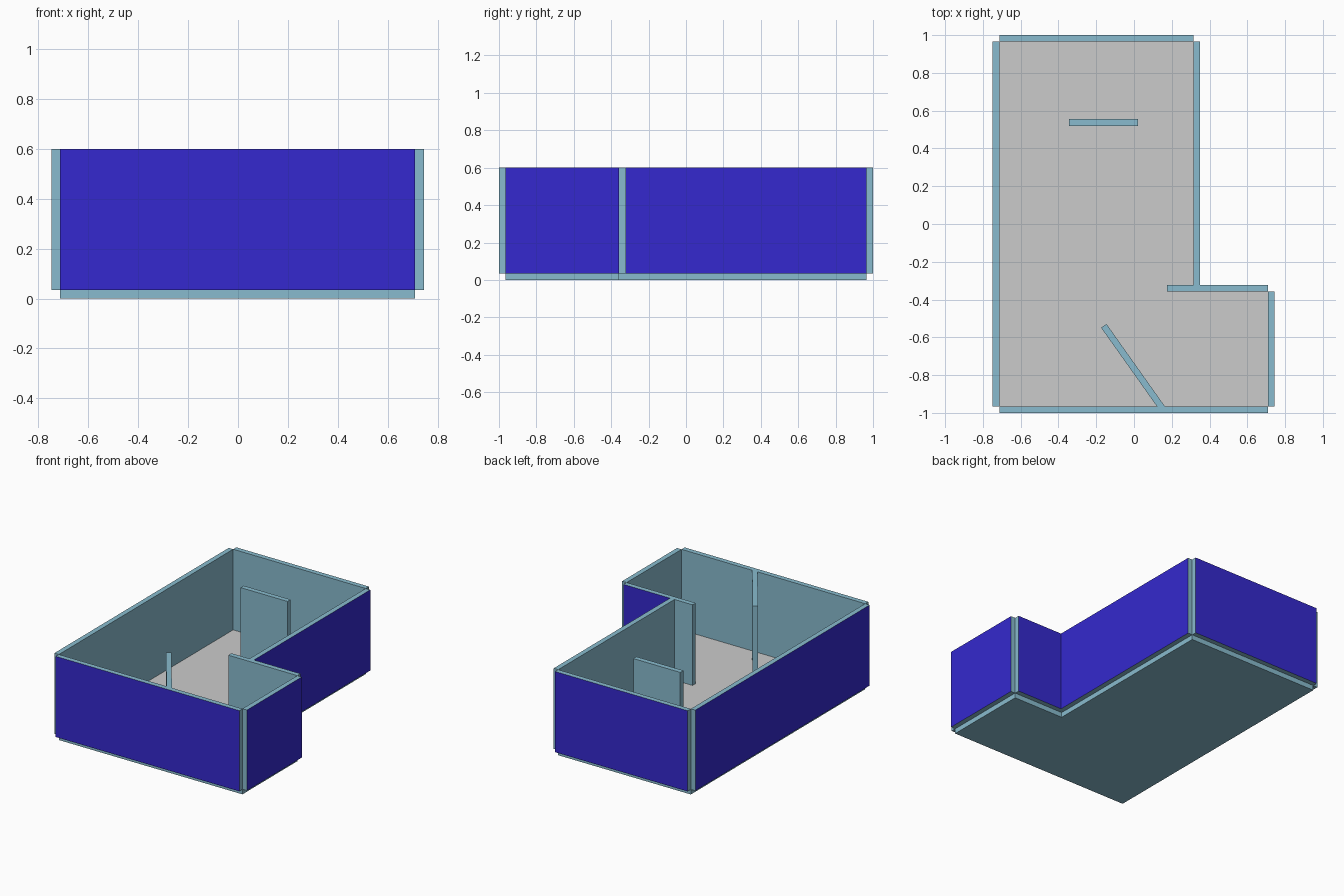
import bpy, bmesh
from mathutils import Vector

if "Cube" in bpy.data.objects:
    bpy.data.objects.remove(bpy.data.objects["Cube"])

T, FLOOR, TOP = 0.035, 0.035, 0.6


def material(name, rgb):
    m = bpy.data.materials.new(name)
    m.diffuse_color = (*rgb, 1)
    m.use_nodes = True
    m.node_tree.nodes["Principled BSDF"].inputs["Base Color"].default_value = m.diffuse_color
    return m


TEAL = material("pale_teal", (0.25, 0.50, 0.62))
BLUE = material("deep_blue", (0.035, 0.022, 0.62))
GREY = None  # default grey


def prism(name, outline, z0, z1, mats, accent=None):
    """Extrude a footprint; faces whose normal matches accent get slot 1."""
    bm = bmesh.new()
    base = bm.faces.new([bm.verts.new((x, y, z0)) for x, y in outline])
    ext = bmesh.ops.extrude_face_region(bm, geom=[base], use_keep_orig=True)
    verts = [v for v in ext["geom"] if isinstance(v, bmesh.types.BMVert)]
    bmesh.ops.translate(bm, verts=verts, vec=(0, 0, z1 - z0))
    bmesh.ops.recalc_face_normals(bm, faces=bm.faces)
    bm.normal_update()
    for f in bm.faces:
        if accent and f.normal.dot(Vector(accent)) > 0.99:
            f.material_index = 1
    me = bpy.data.meshes.new(name)
    bm.to_mesh(me)
    bm.free()
    for m in mats:
        me.materials.append(m)
    ob = bpy.data.objects.new(name, me)
    bpy.context.collection.objects.link(ob)
    return ob


# L-shaped floor slab with a grey top
plan = [(-0.713, -0.965), (0.71, -0.965), (0.71, -0.357),
        (0.315, -0.357), (0.315, 0.965), (-0.713, 0.965)]
prism("floor", plan, 0, FLOOR, [TEAL, GREY], (0, 0, 1))

# Outer walls stand just outside each floor edge, blue on the outside
names = ["front_wall", "right_wall", "notch_wall",
         "upper_right_wall", "back_wall", "left_wall"]
INNER_CORNER = 3
for i, name in enumerate(names):
    j = (i + 1) % len(plan)
    p, q = Vector(plan[i]), Vector(plan[j])
    d = (q - p).normalized()
    out = Vector((d.y, -d.x))
    # mitre the two walls that meet at the inner corner
    po = p + out * T + (d * T if i == INNER_CORNER else d * 0)
    qo = q + out * T - (d * T if j == INNER_CORNER else d * 0)
    prism(name, [p, q, qo, po], FLOOR, TOP, [TEAL, BLUE], (out.x, out.y, 0))

# Inner partitions
prism("stub_partition", [(0.175, -0.357), (0.315, -0.357), (0.315, -0.322),
                         (0.175, -0.322)], FLOOR, TOP, [TEAL])
prism("free_partition", [(-0.344, 0.52), (0.02, 0.52), (0.02, 0.555),
                         (-0.344, 0.555)], FLOOR, TOP, [TEAL])
prism("diagonal_partition", [(-0.174, -0.549), (0.121, -0.965), (0.163, -0.965),
                             (-0.146, -0.529)], FLOOR, TOP, [TEAL])
